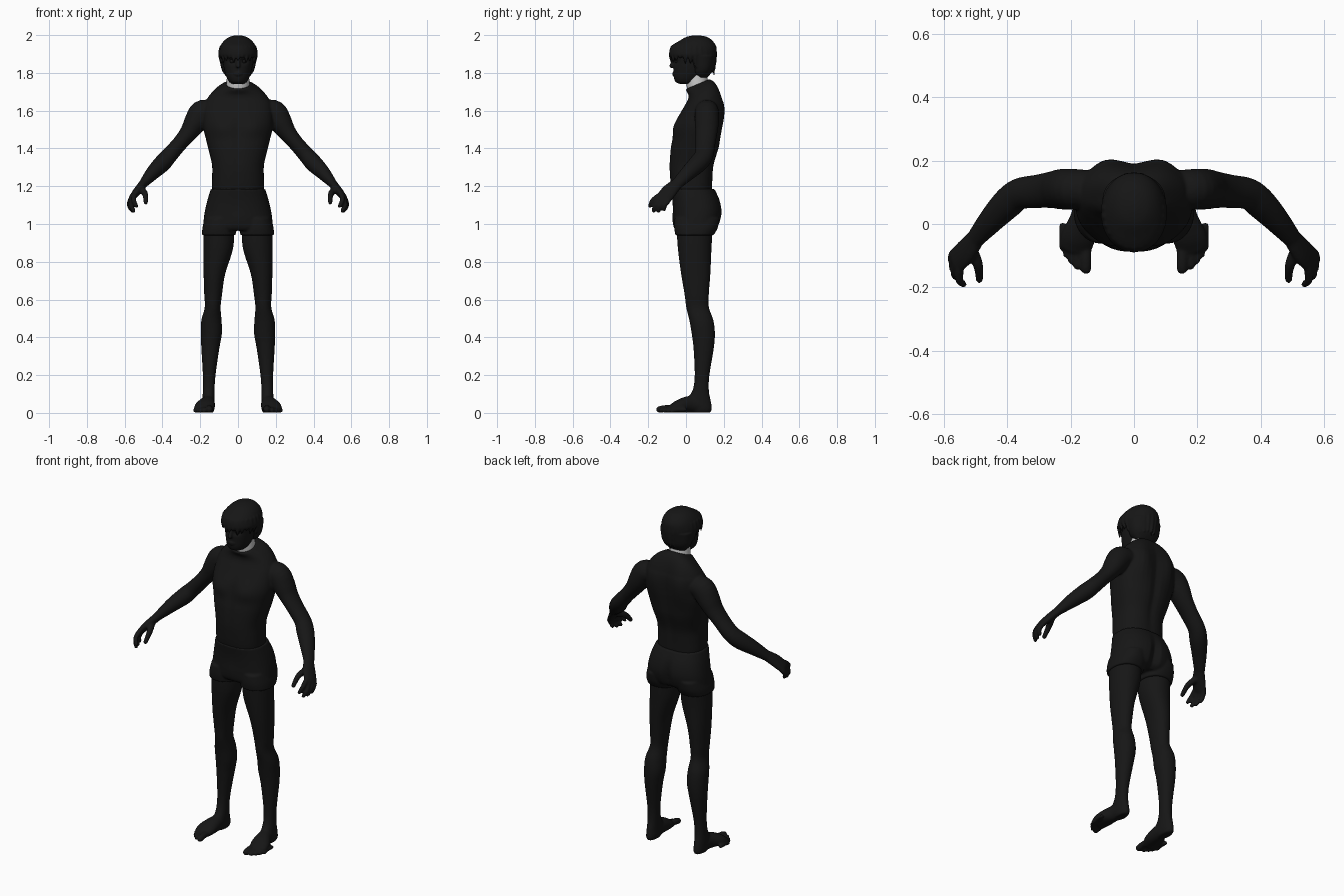
import bpy, bmesh, math
from mathutils import Vector

black = bpy.data.materials.new("black")
black.diffuse_color = (0.008, 0.008, 0.008, 1)


def spline(keys, sub=5):
    """Catmull-Rom through tuples of any length."""
    out = []
    for i in range(len(keys) - 1):
        p0, p1, p2 = keys[max(i - 1, 0)], keys[i], keys[i + 1]
        p3 = keys[min(i + 2, len(keys) - 1)]
        for s in range(sub):
            t = s / sub
            out.append(tuple(0.5 * (2 * b + (c - a) * t + (2 * a - 5 * b + 4 * c - d) * t * t
                                    + (3 * b - a - 3 * c + d) * t ** 3)
                             for a, b, c, d in zip(p0, p1, p2, p3)))
    return out + [tuple(keys[-1])]


def skin(bm, rings, side=1):
    vs = [[bm.verts.new((p.x * side, p.y, p.z)) for p in r] for r in rings]
    n = len(vs[0])
    for a, b in zip(vs, vs[1:]):
        for j in range(n):
            bm.faces.new((a[j], a[(j + 1) % n], b[(j + 1) % n], b[j]))
    bm.faces.new(vs[0][::-1])
    bm.faces.new(vs[-1])


def loft(bm, keys, e=2.0, sides=(1,), warp=None, n=40):
    """Stacked superellipses: (z, x0, x1, y0, y1)."""
    rings = []
    for z, x0, x1, y0, y1 in spline(keys):
        ring = []
        for j in range(n):
            a = 2 * math.pi * j / n
            c, s = math.cos(a), math.sin(a)
            p = Vector(((x0 + x1) / 2 + (x1 - x0) / 2 * math.copysign(abs(c) ** (2 / e), c),
                        (y0 + y1) / 2 + (y1 - y0) / 2 * math.copysign(abs(s) ** (2 / e), s), z))
            ring.append(warp(p) if warp else p)
        rings.append(ring)
    for s in sides:
        skin(bm, rings, s)


def tube(bm, keys, ref=(0, 1, 0), sides=(1, -1), n=16):
    """Round-ended limb along (x, y, z, thickness, width across ref)."""
    pts = spline(keys, 4)
    rings = []
    for i, p in enumerate(pts):
        t = (Vector(pts[min(i + 1, len(pts) - 1)][:3]) - Vector(pts[max(i - 1, 0)][:3])).normalized()
        v = Vector(ref)
        v = (v - t * v.dot(t)).normalized()
        u = t.cross(v)
        caps = [(0, 1)]
        arc = [(math.sin(k), math.cos(k)) for k in (0.5, 1.0, 1.4)]
        if i == 0:
            caps = [(-o, s) for o, s in arc[::-1]] + caps
        if i == len(pts) - 1:
            caps = caps + arc
        r = min(p[3], p[4])
        for o, s in caps:
            rings.append([Vector(p[:3]) + t * o * r + s * (u * p[3] * math.cos(a) + v * p[4] * math.sin(a))
                          for a in (2 * math.pi * j / n for j in range(n))])
    for s in sides:
        skin(bm, rings, s)


def finish(bm, name, voxel=None, smooth=4, mat=black):
    bmesh.ops.recalc_face_normals(bm, faces=bm.faces)
    for f in bm.faces:
        f.smooth = True
    me = bpy.data.meshes.new(name)
    bm.to_mesh(me)
    bm.free()
    ob = bpy.data.objects.new(name, me)
    bpy.context.collection.objects.link(ob)
    if mat:
        me.materials.append(mat)
    if voxel:
        m = ob.modifiers.new("blend", 'REMESH')
        m.mode, m.voxel_size, m.use_smooth_shade = 'VOXEL', voxel, True
        m = ob.modifiers.new("soften", 'SMOOTH')
        m.factor, m.iterations = 0.5, smooth
    return ob


def g(v, c, w):
    return math.exp(-((v - c) / w) ** 2)


def sym(rows):
    return [(z, -x, x, a, b) for z, x, a, b in rows]


# upper body: torso with chest, shoulder blades and spine groove
def torso_warp(p):
    x, y, z = abs(p.x), p.y, p.z
    if y > 0.07:
        y += 0.018 * g(x, 0.09, 0.05) * g(z, 1.6, 0.1) - 0.012 * g(x, 0, 0.025) * g(z, 1.42, 0.2)
    elif y < 0.03:
        y -= 0.014 * g(x, 0.085, 0.06) * g(z, 1.51, 0.045)
        y += 0.006 * g(x, 0, 0.015) * g(z, 1.45, 0.15)
    k = min(max((z - 1.66) / 0.06, 0), 1)
    return Vector((p.x, y, z + k * 0.42 * (p.y - 0.06)))


bm = bmesh.new()
loft(bm, sym([(1.13, .13, -.062, .135), (1.19, .137, -.078, .14), (1.25, .137, -.085, .143),
              (1.315, .138, -.088, .15), (1.4, .158, -.082, .175), (1.45, .17, -.072, .183),
              (1.51, .184, -.06, .19), (1.56, .185, -.045, .193), (1.62, .18, -.012, .193),
              (1.66, .165, .01, .186), (1.7, .125, .012, .165), (1.74, .066, -.003, .125)]),
     2.4, warp=torso_warp)
# arms
tube(bm, [(.14, .11, 1.6, .055, .06), (.19, .11, 1.588, .068, .064), (.228, .11, 1.535, .06, .064),
          (.26, .108, 1.485, .048, .058), (.305, .103, 1.43, .041, .053), (.362, .095, 1.365, .043, .05),
          (.4, .065, 1.322, .046, .05), (.45, .013, 1.272, .038, .042), (.5, -.045, 1.215, .024, .032)], n=24)
# palms, fingers and thumbs
tube(bm, [(.495, -.04, 1.22, .024, .03), (.53, -.085, 1.178, .022, .042), (.56, -.115, 1.14, .017, .043)])
for base, mid, tip in (((.55, -.145, 1.15), (.552, -.177, 1.125), (.538, -.19, 1.095)),
                       ((.56, -.13, 1.14), (.566, -.16, 1.1), (.552, -.172, 1.07)),
                       ((.567, -.113, 1.13), (.572, -.138, 1.095), (.56, -.145, 1.07)),
                       ((.572, -.095, 1.122), (.576, -.112, 1.1), (.568, -.116, 1.078))):
    tube(bm, [base + (.014, .014), mid + (.013, .013), tip + (.011, .011)], n=12)
tube(bm, [(.515, -.08, 1.185, .02, .022), (.492, -.13, 1.16, .016, .017), (.488, -.175, 1.115, .012, .013)], n=12)
finish(bm, "upper_body", 0.006)


# shorts: pelvis and two short legs
def shorts_warp(p):
    x, y, z = abs(p.x), p.y, p.z
    if y > 0.08:
        y -= 0.022 * g(x, 0, 0.02) * g(z, 1.03, 0.09)
    elif y < 0:
        y -= 0.006 * g(x, 0, 0.04) * g(z, 1.02, 0.05)
    return Vector((p.x, y, z))


bm = bmesh.new()
loft(bm, sym([(.965, .16, -.05, .14), (.985, .183, -.062, .168), (1.03, .181, -.066, .186),
              (1.075, .174, -.068, .19), (1.13, .161, -.073, .178), (1.185, .144, -.082, .152)]),
     2.4, warp=shorts_warp)
loft(bm, [(.94, .012, .191, -.056, .146), (.98, .012, .188, -.062, .168), (1.03, .02, .175, -.06, .178)],
     2.3, sides=(1, -1))
finish(bm, "shorts", 0.006, 3)

# legs
bm = bmesh.new()
loft(bm, [(.98, .02, .182, -.05, .142), (.87, .026, .184, -.043, .135), (.735, .068, .182, -.026, .129),
          (.63, .084, .179, -.008, .121), (.56, .092, .176, .001, .121), (.49, .087, .194, .018, .145),
          (.42, .085, .197, .03, .153), (.34, .099, .194, .04, .147), (.2, .119, .186, .046, .124),
          (.12, .124, .186, .035, .121), (.06, .124, .189, 0, .132), (.02, .125, .187, .02, .137),
          (.001, .132, .18, .03, .128)], 2.1, sides=(1, -1))
# feet and toes
tube(bm, [(.156, .1, .036, .035, .03), (.16, .03, .046, .045, .038), (.174, -.035, .036, .035, .053),
          (.184, -.075, .023, .022, .05)], ref=(1, 0, 0), n=24)
for x, y, r in ((.152, -.14, .018), (.18, -.132, .013), (.198, -.115, .012), (.212, -.096, .012), (.225, -.075, .011)):
    tube(bm, [(x, y + .07, r + .006, r, r), (x, y + .03, r + .006, r, r), (x, y, r, r, r)], ref=(1, 0, 0), n=12)
finish(bm, "legs", 0.006, 3)

# bare neck band (light grey)
bm = bmesh.new()
loft(bm, sym([(1.69, .064, .012, .135), (1.74, .061, .002, .12), (1.8, .058, 0, .11)]))
finish(bm, "neck", mat=None)


# head with jaw, nose, lips, brow
def face_warp(p):
    x, y, z = abs(p.x), p.y, p.z
    if y < 0:
        y += 0.014 * g(x, 0.033, 0.02) * g(z, 1.863, 0.014)
    return Vector((p.x, y, z))


bm = bmesh.new()
loft(bm, sym([(1.742, .03, -.035, .03), (1.752, .046, -.055, .06), (1.775, .06, -.064, .085),
              (1.81, .071, -.066, .115), (1.85, .079, -.068, .135), (1.9, .084, -.072, .145),
              (1.95, .07, -.05, .13), (1.975, .04, -.01, .09)]), 2.2, warp=face_warp)
tube(bm, [(0, -.064, 1.868, .008, .009), (0, -.077, 1.837, .011, .012)], ref=(1, 0, 0), sides=(1,))
tube(bm, [(.0, -.068, 1.799, .005, .006), (.02, -.061, 1.798, .004, .005)])
tube(bm, [(.0, -.067, 1.789, .006, .006), (.017, -.061, 1.791, .004, .005)])
tube(bm, [(.012, -.067, 1.879, .006, .006), (.05, -.053, 1.882, .006, .006)])
finish(bm, "head", 0.004, 2)

# eyes
bm = bmesh.new()
for s in (1, -1):
    r = bmesh.ops.create_uvsphere(bm, u_segments=16, v_segments=10, radius=.012)
    bmesh.ops.translate(bm, vec=(.031 * s, -.048, 1.862), verts=r["verts"])
finish(bm, "eyes")

# hair: cap, nape and hanging locks
bm = bmesh.new()
loft(bm, sym([(1.885, .098, -.08, .157), (1.9, .104, -.089, .162), (1.94, .094, -.079, .16),
              (1.97, .074, -.035, .14), (1.99, .046, .002, .112), (1.999, .012, .04, .068)]), 2.1)
loft(bm, sym([(1.775, .056, .06, .112), (1.8, .078, .03, .134), (1.83, .09, .02, .147),
              (1.89, .1, -.01, .157)]), 2.2)
for k in range(26):
    a = 2 * math.pi * (k + .5) / 26
    c, s = math.cos(a), math.sin(a)
    drop = 1.865 + 0.012 * (k % 3 - 1) - 0.045 * (s + 0.45 if s > -0.45 else 0)
    q = 0.92 if s > -0.45 else 1.0
    tube(bm, [(.088 * c, .037 + .108 * s, 1.935, .012, .014),
              (.094 * c, .037 + .116 * s, 1.895, .012, .014),
              (.094 * c * q, .037 + .12 * s * q, drop, .003, .004)], ref=(-s, c, 0), sides=(1,), n=8)
finish(bm, "hair", 0.005, 2)
